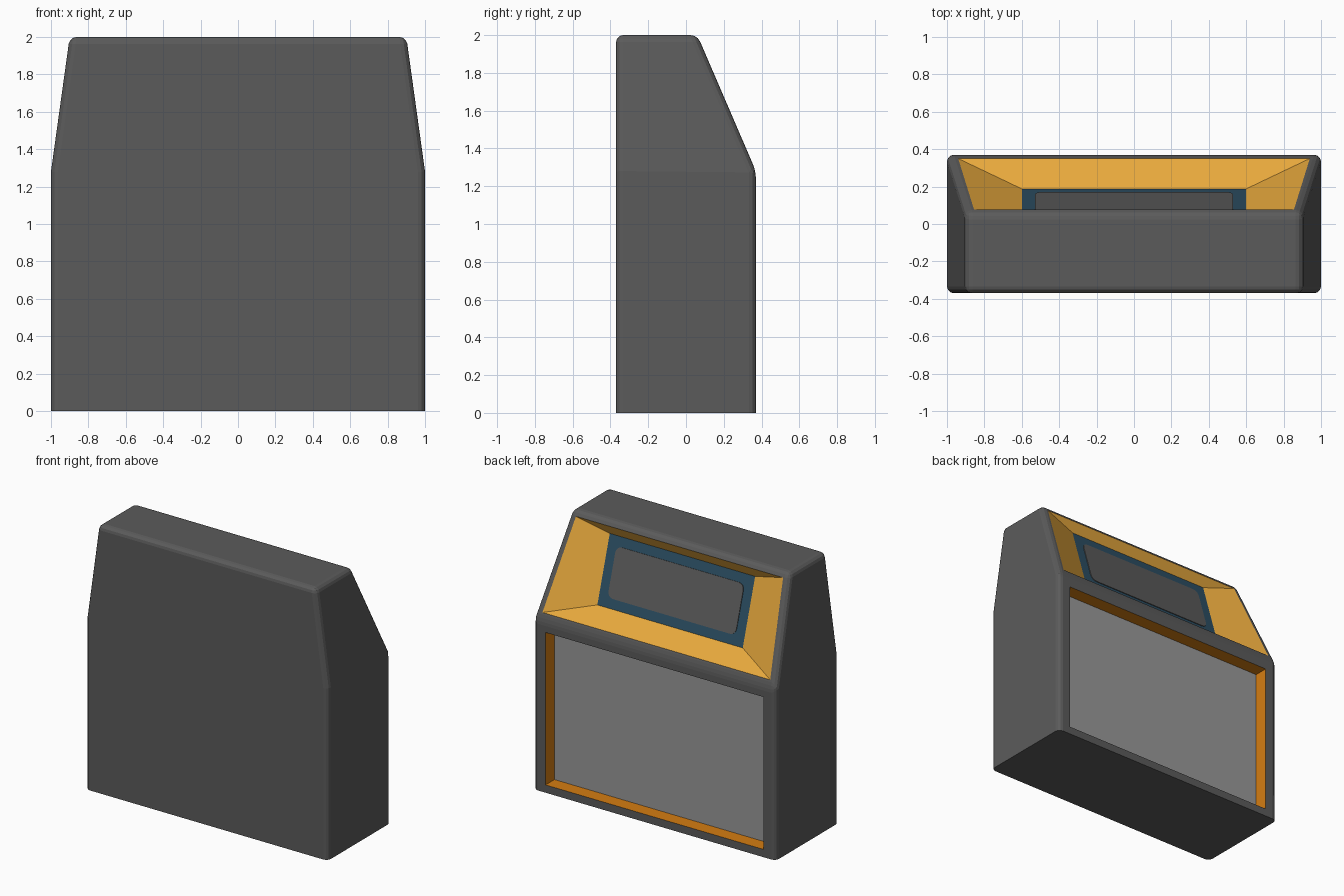
import bpy, bmesh, math
from mathutils import Vector, Matrix

if "Cube" in bpy.data.objects:
    bpy.data.objects.remove(bpy.data.objects["Cube"])


def material(name, rgb):
    m = bpy.data.materials.new(name)
    m.diffuse_color = (*rgb, 1)
    m.use_nodes = True
    m.node_tree.nodes["Principled BSDF"].inputs["Base Color"].default_value = m.diffuse_color
    return m


DARK, AMBER, ORANGE, BLUE, GREY = range(5)
mats = [material("dark grey", (0.105, 0.105, 0.105)),
        material("amber", (0.83, 0.41, 0.048)),
        material("deep orange", (0.66, 0.205, 0.006)),
        material("slate blue", (0.026, 0.08, 0.13)),
        material("light grey", (0.32, 0.32, 0.32))]


def finish(bm, name, used):
    bmesh.ops.recalc_face_normals(bm, faces=bm.faces[:])
    me = bpy.data.meshes.new(name)
    bm.to_mesh(me)
    bm.free()
    for m in used:
        me.materials.append(m)
    ob = bpy.data.objects.new(name, me)
    bpy.context.collection.objects.link(ob)
    return ob


def step(bm, face, low, high, mat):
    """Inset a face, put its corners at mirrored (x, y, z), colour the ring."""
    ring = bmesh.ops.inset_individual(bm, faces=[face], thickness=0.01)["faces"]
    mid = sum(v.co.z for v in face.verts) / len(face.verts)
    for v in face.verts:
        x, y, z = high if v.co.z > mid else low
        v.co = (math.copysign(x, v.co.x), y, z)
    for f in ring:
        if f is not face:
            f.material_index = mat


# Cabinet body: three rectangular rings, tapered above the shoulder
bm = bmesh.new()
rings = []
for x, y, z in ((1, 0.37, 0), (1, 0.37, 1.28), (0.9, 0.06, 2)):
    rings.append([bm.verts.new(c) for c in
                  ((-x, -0.37, z), (x, -0.37, z), (x, y, z), (-x, y, z))])
bm.faces.new(rings[0][::-1])
bm.faces.new(rings[2])
for a, b in zip(rings, rings[1:]):
    for i in range(4):
        j = (i + 1) % 4
        bm.faces.new((a[i], a[j], b[j], b[i]))
bm.normal_update()

# Round the crisp edges, leaving the base and shallow folds alone
edges = [e for e in bm.edges if e.calc_face_angle() > 0.3
         and max(v.co.z for v in e.verts) > 0.01]
bmesh.ops.bevel(bm, geom=edges, offset=0.037, segments=3, profile=0.5,
                affect='EDGES', clamp_overlap=False)
bm.normal_update()


def biggest(test):
    return max((f for f in bm.faces if test(f.normal)), key=lambda f: f.calc_area())


lower = biggest(lambda n: n.y > 0.99)
slope = biggest(lambda n: n.y > 0.8 and 0.35 < n.z < 0.45)

# Lower straight-walled recess
step(bm, lower, (0.9, 0.37, 0.058), (0.9, 0.37, 1.195), DARK)
step(bm, lower, (0.9, 0.265, 0.058), (0.9, 0.265, 1.195), ORANGE)
lower.material_index = GREY

# Upper funnel recess around the screen
step(bm, slope, (0.94, 0.35, 1.3265), (0.855, 0.0765, 1.9617), DARK)
step(bm, slope, (0.6, 0.188, 1.412), (0.6, 0.042, 1.89), AMBER)
slope.material_index = BLUE
finish(bm, "cabinet", mats)

# Rounded screen plate lying on the blue surround
low, high = Vector((0, 0.188, 1.412)), Vector((0, 0.042, 1.89))
up = (high - low).normalized()
side = Vector((-1, 0, 0))
normal = side.cross(up)
centre = (low + high) / 2
w, h, r = 0.528, 0.18, 0.045
bm = bmesh.new()
outline = []
for k, (sx, sy) in enumerate(((1, 1), (-1, 1), (-1, -1), (1, -1))):
    for s in range(5):
        a = math.pi / 2 * (k + s / 4)
        u = sx * (w - r) + r * math.cos(a)
        v = sy * (h - r) + r * math.sin(a)
        outline.append(bm.verts.new(centre + side * u + up * v))
face = bm.faces.new(outline)
ext = bmesh.ops.extrude_face_region(bm, geom=[face])["geom"]
bmesh.ops.translate(bm, vec=normal * 0.005,
                    verts=[g for g in ext if isinstance(g, bmesh.types.BMVert)])
finish(bm, "screen", [mats[DARK]])
